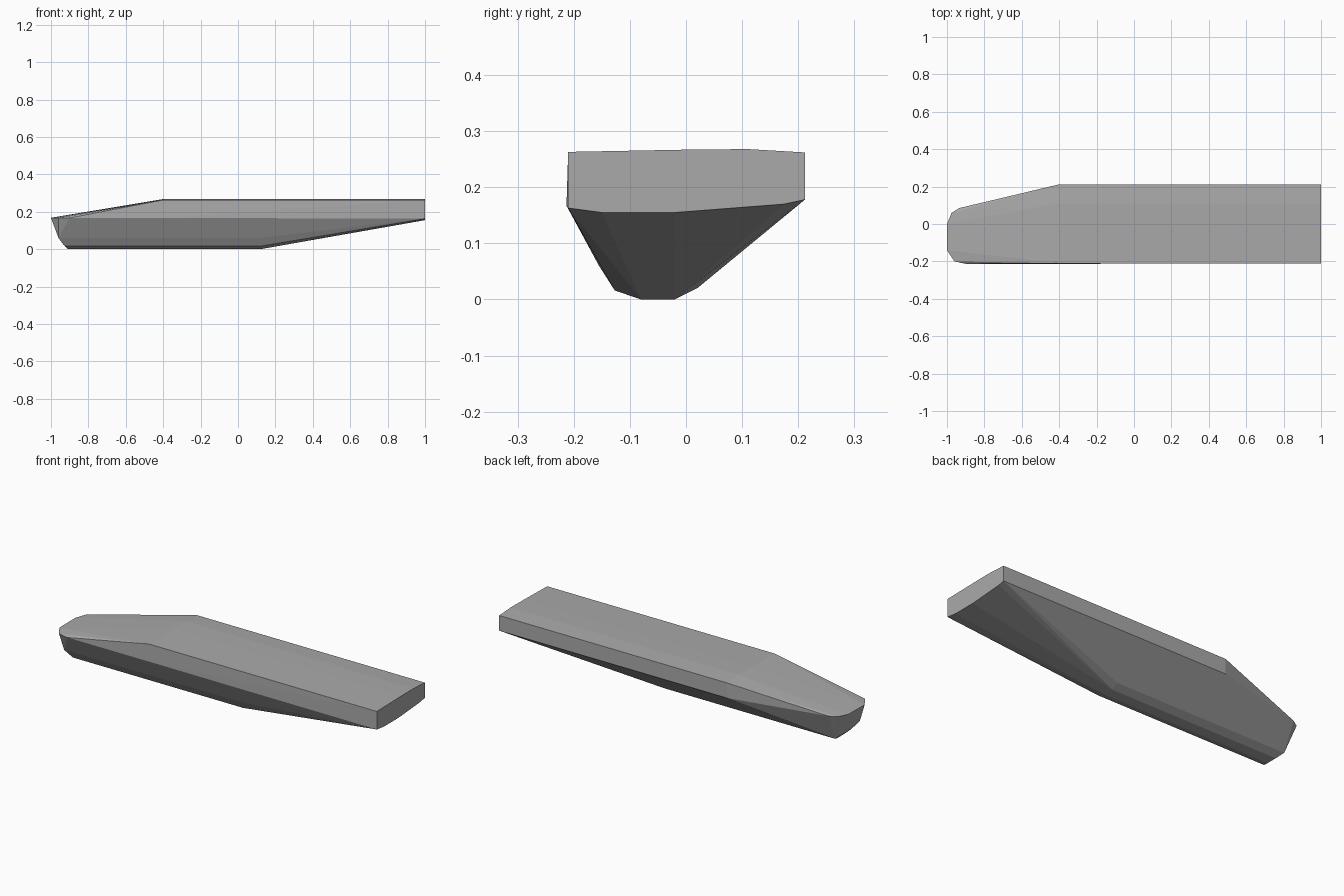
import bpy, bmesh, math

if "Cube" in bpy.data.objects:
    bpy.data.objects.remove(bpy.data.objects["Cube"])

grey = bpy.data.materials.new("plain_grey")
grey.diffuse_color = (0.4, 0.4, 0.4, 1)
grey.use_nodes = True
grey.node_tree.nodes["Principled BSDF"].inputs["Base Color"].default_value = grey.diffuse_color

# Deck outline, constant from the slanted nose to the square end
deck = [(-0.21, 0.263), (0.0, 0.267), (0.11, 0.268), (0.212, 0.262)]
# Underside of the square end
end_bottom = [(-0.21, 0.163), (-0.15, 0.155), (-0.02, 0.155), (0.175, 0.17), (0.212, 0.178)]
# Narrow keel profile
keel = [(-0.155, 0.06), (-0.127, 0.016), (-0.08, 0.0), (-0.02, 0.0), (0.02, 0.02)]
# Rounded rim of the nose
rim = [(-0.90, -0.213, 0.167), (-0.96, -0.2, 0.167), (-1.0, -0.14, 0.167),
       (-1.0, 0.0, 0.168), (-0.975, 0.06, 0.170), (-0.935, 0.085, 0.172)]

points = list(rim)
for x in (-0.4, 1.0):
    points += [(x, y, z) for y, z in deck]
points += [(1.0, y, z) for y, z in end_bottom]
points += [(-0.4, 0.212, 0.178), (-0.4, -0.213, 0.167)]
for y, z in keel:
    points.append((0.12, y, z))
    points.append((-0.91 - min(z, 0.05), y, z))

# Solid hull wrapped around the sections
bm = bmesh.new()
for p in points:
    bm.verts.new(p)
result = bmesh.ops.convex_hull(bm, input=bm.verts[:])
loose = list({g for g in result["geom_interior"] + result["geom_unused"]
              if isinstance(g, bmesh.types.BMVert)})
bmesh.ops.delete(bm, geom=loose, context='VERTS')
bmesh.ops.dissolve_limit(bm, angle_limit=math.radians(0.5), verts=bm.verts[:], edges=bm.edges[:])
bmesh.ops.recalc_face_normals(bm, faces=bm.faces[:])
mesh = bpy.data.meshes.new("hull")
bm.to_mesh(mesh)
bm.free()
mesh.materials.append(grey)
hull = bpy.data.objects.new("hull", mesh)
bpy.context.collection.objects.link(hull)
